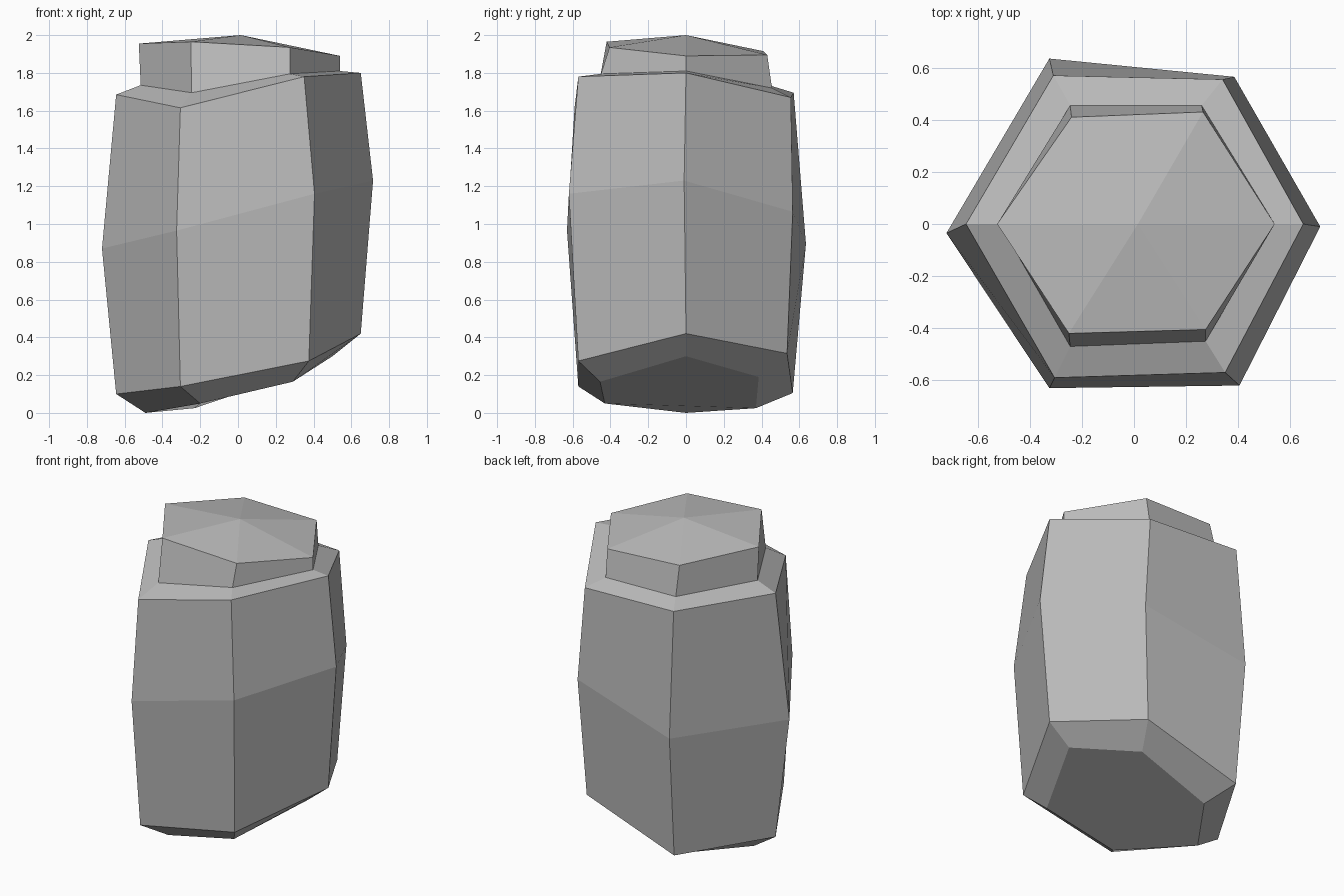
import bpy
import bmesh

default_cube = bpy.data.objects.get("Cube")
if default_cube:
    bpy.data.objects.remove(default_cube, do_unlink=True)

# Single stone grey for the whole model
grey = bpy.data.materials.new("stone_grey")
grey.use_nodes = True
grey.diffuse_color = (0.5, 0.5, 0.5, 1)
grey.node_tree.nodes["Principled BSDF"].inputs["Base Color"].default_value = grey.diffuse_color


def loft(name, rings, apex=None):
    """Join uneven six-sided rings, listed bottom to top, into a faceted solid."""
    bm = bmesh.new()
    loops = [[bm.verts.new(point) for point in ring] for ring in rings]
    for lower, upper in zip(loops, loops[1:]):
        for i in range(len(lower)):
            j = (i + 1) % len(lower)
            bm.faces.new((lower[i], lower[j], upper[j], upper[i]))
    if apex:
        # Shallow pyramid roof
        tip = bm.verts.new(apex)
        top = loops[-1]
        for i in range(len(top)):
            bm.faces.new((top[i], top[(i + 1) % len(top)], tip))
    else:
        # Closed underside
        bm.faces.new(reversed(loops[0]))
    mesh = bpy.data.meshes.new(name)
    bm.to_mesh(mesh)
    bm.free()
    mesh.materials.append(grey)
    part = bpy.data.objects.new(name, mesh)
    bpy.context.collection.objects.link(part)
    return part


# Each ring runs counter-clockwise from the left corner of the model
base_ring = [(.5, 0, .3), (.26, .385, .19), (-.23, .37, .025),
             (-.49, 0, 0), (-.2, -.43, .05), (.29, -.455, .165)]
lower_ring = [(.65, 0, .42), (.34, .535, .315), (-.31, .565, .105),
              (-.645, 0, .1), (-.305, -.57, .14), (.375, -.57, .275)]
belly_ring = [(.715, -.01, 1.23), (.385, .565, 1.065), (-.325, .635, .895),
              (-.72, -.035, .87), (-.325, -.63, .965), (.405, -.62, 1.16)]
shoulder_ring = [(.65, 0, 1.8), (.34, .555, 1.67), (-.31, .57, 1.695),
                 (-.645, 0, 1.685), (-.305, -.59, 1.615), (.35, -.57, 1.78)]
neck_ring = [(.54, 0, 1.81), (.26, .455, 1.72), (-.245, .455, 1.73),
             (-.515, 0, 1.735), (-.245, -.47, 1.695), (.275, -.45, 1.795)]
rim_ring = [(.54, 0, 1.89), (.265, .43, 1.895), (-.24, .41, 1.915),
            (-.525, 0, 1.955), (-.25, -.42, 1.965), (.275, -.405, 1.935)]

# Bulging body with a bevelled base and sloping shoulder
loft("body", [base_ring, lower_ring, belly_ring, shoulder_ring, neck_ring])

# Stepped cap with a pointed top
loft("cap", [neck_ring, rim_ring], apex=(.015, 0, 2))
